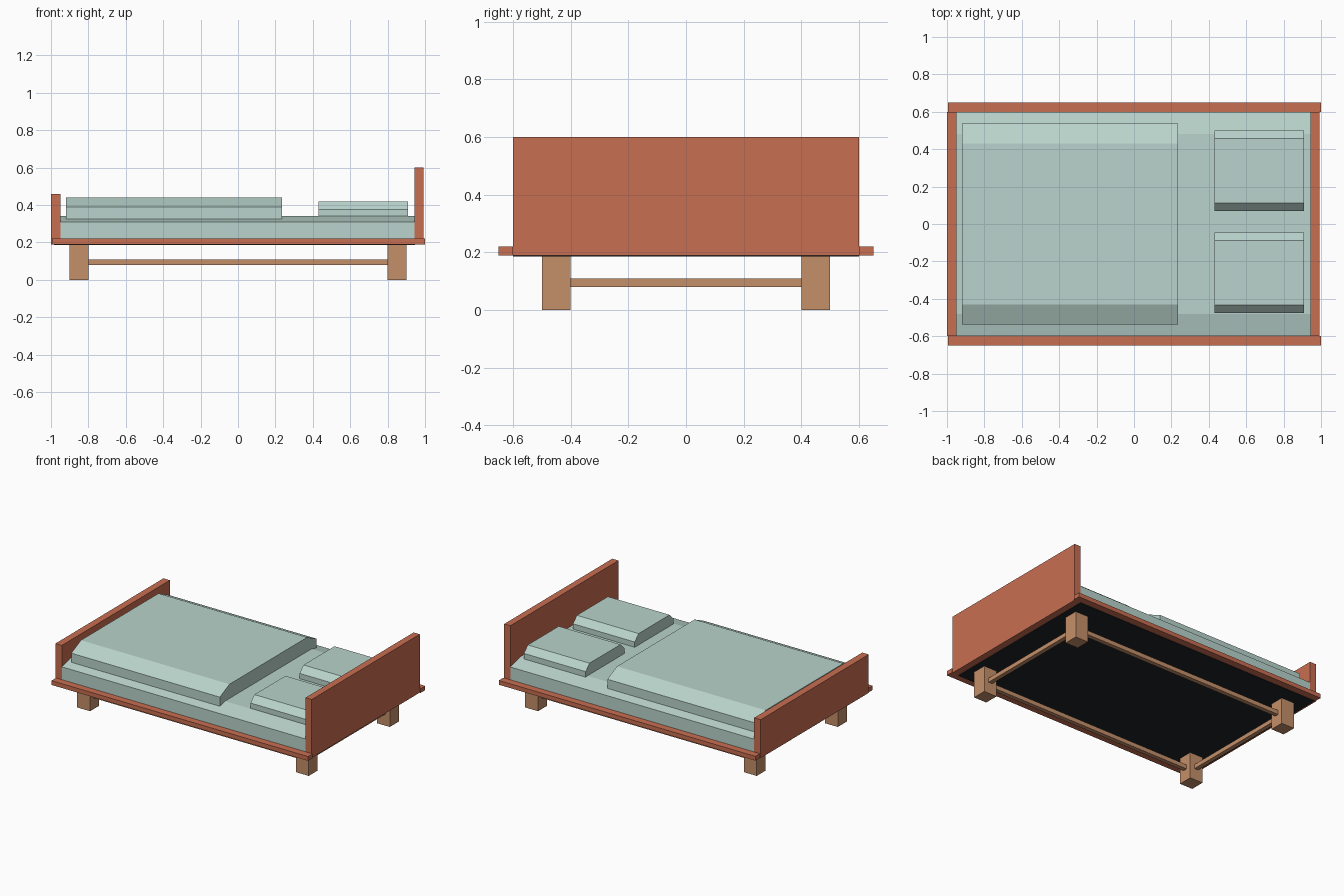
import bpy

default = bpy.data.objects.get("Cube")
if default:
    bpy.data.objects.remove(default, do_unlink=True)


def material(name, srgb):
    lin = [((c / 255 + 0.055) / 1.055) ** 2.4 for c in srgb] + [1.0]
    mat = bpy.data.materials.new(name)
    mat.use_nodes = True
    mat.diffuse_color = lin
    bsdf = mat.node_tree.nodes["Principled BSDF"]
    bsdf.inputs["Base Color"].default_value = lin
    bsdf.inputs["Roughness"].default_value = 0.8
    return mat


red = material("painted red", (201, 110, 82))
wood = material("light wood", (197, 144, 106))
cloth = material("pale green cloth", (186, 212, 204))
black = material("black base", (30, 34, 37))


def extrude(name, profile, x0, x1, mat):
    """Flat-faced prism: a (y, z) profile extruded along x."""
    n = len(profile)
    verts = [(x, y, z) for x in (x0, x1) for y, z in profile]
    faces = [tuple(reversed(range(n))), tuple(range(n, 2 * n))]
    faces += [(i, (i + 1) % n, n + (i + 1) % n, n + i) for i in range(n)]
    mesh = bpy.data.meshes.new(name)
    mesh.from_pydata(verts, [], faces)
    mesh.materials.append(mat)
    obj = bpy.data.objects.new(name, mesh)
    bpy.context.collection.objects.link(obj)
    return obj


def box(name, x, y, z, mat):
    profile = [(y[0], z[0]), (y[1], z[0]), (y[1], z[1]), (y[0], z[1])]
    return extrude(name, profile, x[0], x[1], mat)


def cushion(name, x, y, z, slope_width, slope_height):
    """Block whose two long top edges slope down to the sides."""
    shoulder = z[1] - slope_height
    profile = [(y[0], z[0]), (y[1], z[0]), (y[1], shoulder),
               (y[1] - slope_width, z[1]), (y[0] + slope_width, z[1]),
               (y[0], shoulder)]
    return extrude(name, profile, x[0], x[1], cloth)


# Frame: end boards, side rails and base
box("headboard", (0.945, 0.993), (-0.6, 0.6), (0.19, 0.6), red)
box("footboard", (-1.0, -0.95), (-0.6, 0.6), (0.19, 0.46), red)
box("front_rail", (-0.995, 1.0), (-0.65, -0.6), (0.19, 0.22), red)
box("back_rail", (-0.995, 1.0), (0.6, 0.65), (0.19, 0.22), red)
box("base_panel", (-0.985, 0.945), (-0.6, 0.6), (0.185, 0.192), black)

# Bedding
cushion("mattress", (-0.95, 0.945), (-0.6, 0.6), (0.192, 0.34), 0.12, 0.03)
cushion("blanket", (-0.92, 0.235), (-0.537, 0.537), (0.325, 0.44), 0.107, 0.05)
for side, y0 in (("front", -0.475), ("back", 0.07)):
    cushion(side + "_pillow", (0.43, 0.91), (y0, y0 + 0.43),
            (0.338, 0.42), 0.043, 0.043)

# Legs and the stretchers joining them
for xs, x_name in ((-1, "foot"), (1, "head")):
    for ys, y_name in ((-1, "front"), (1, "back")):
        box(f"{x_name}_{y_name}_leg", (xs * 0.85 - 0.05, xs * 0.85 + 0.05),
            (ys * 0.45 - 0.05, ys * 0.45 + 0.05), (0, 0.187), wood)
    box(x_name + "_stretcher", (xs * 0.85 - 0.015, xs * 0.85 + 0.015),
        (-0.4, 0.4), (0.08, 0.11), wood)
for ys, y_name in ((-1, "front"), (1, "back")):
    box(y_name + "_stretcher", (-0.8, 0.8),
        (ys * 0.45 - 0.015, ys * 0.45 + 0.015), (0.08, 0.11), wood)
